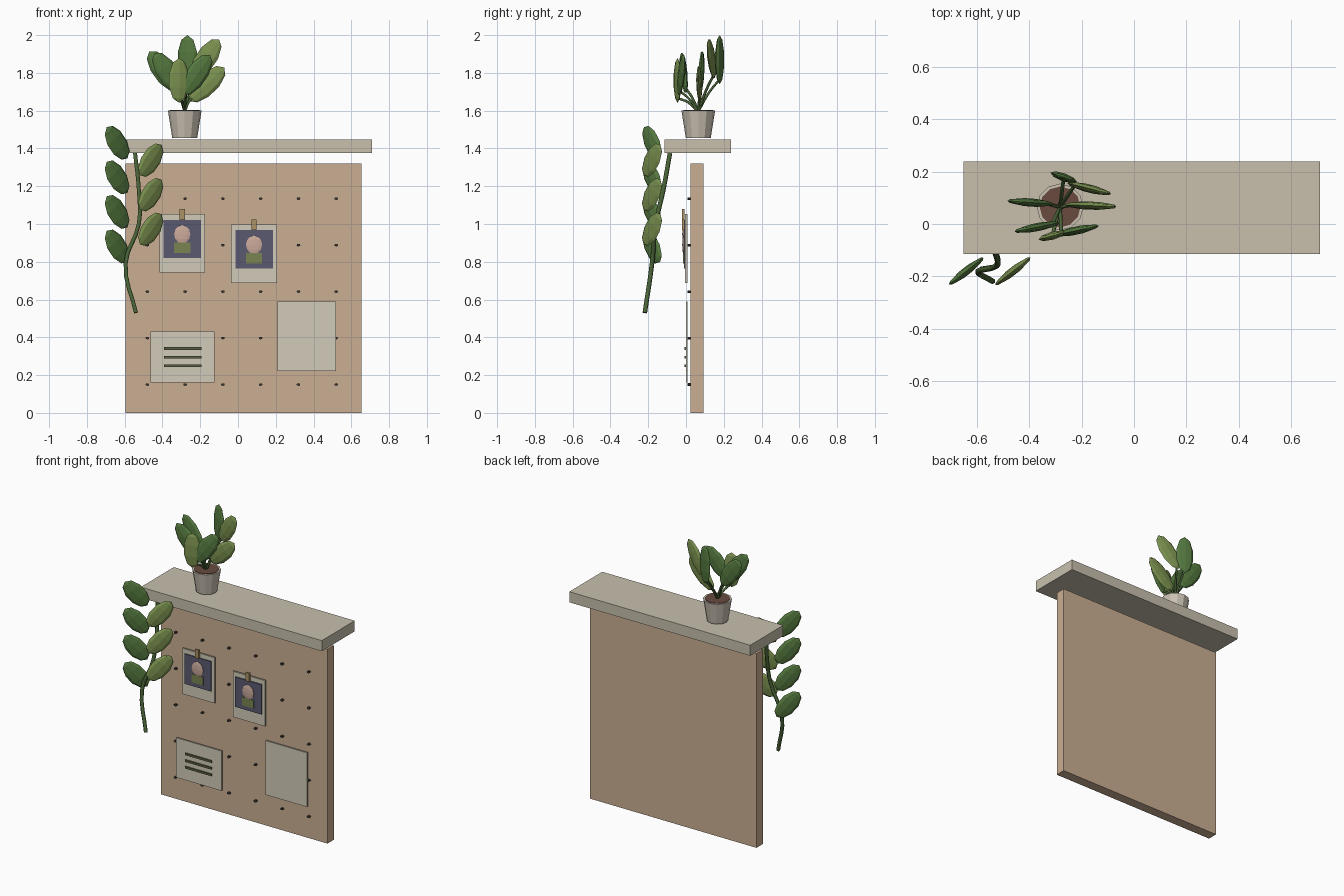
import bpy, bmesh
from math import radians, sin, cos
from mathutils import Matrix, Vector

if "Cube" in bpy.data.objects:
    bpy.data.objects.remove(bpy.data.objects["Cube"])


def mat(name, r, g, b):
    m = bpy.data.materials.new(name)
    m.diffuse_color = (r, g, b, 1)
    m.use_nodes = True
    m.node_tree.nodes["Principled BSDF"].inputs["Base Color"].default_value = m.diffuse_color
    return m


WOOD = mat("wood", .60, .43, .29)
STONE = mat("shelf_beige", .58, .53, .42)
PAPER = mat("paper", .64, .60, .48)
DARK = mat("photo_dark", .10, .10, .16)
SKIN = mat("skin", .60, .40, .33)
OLIVE = mat("olive", .19, .23, .08)
CLIP = mat("clip_tan", .42, .29, .13)
HOLE = mat("hole_dark", .05, .04, .035)
POT = mat("pot", .60, .54, .45)
SOIL = mat("soil", .14, .07, .05)
INK = mat("ink", .10, .11, .05)
STEM = mat("stem_green", .07, .13, .04)
GREENS = [mat("leaf_dark", .09, .19, .05), mat("leaf_light", .20, .29, .08)]


def finish(name, bm, m):
    me = bpy.data.meshes.new(name)
    bm.to_mesh(me)
    bm.free()
    me.materials.append(m)
    ob = bpy.data.objects.new(name, me)
    bpy.context.collection.objects.link(ob)
    return ob


def box(name, x0, x1, y0, y1, z0, z1, m):
    bm = bmesh.new()
    c = Matrix.Translation(((x0 + x1) / 2, (y0 + y1) / 2, (z0 + z1) / 2))
    bmesh.ops.create_cube(bm, size=1, matrix=c @ Matrix.Diagonal((x1 - x0, y1 - y0, z1 - z0, 1)))
    return finish(name, bm, m)


def cone(name, x, y, z0, z1, r0, r1, n, m):
    bm = bmesh.new()
    bmesh.ops.create_cone(bm, cap_ends=True, segments=n, radius1=r0, radius2=r1,
                          depth=z1 - z0, matrix=Matrix.Translation((x, y, (z0 + z1) / 2)))
    return finish(name, bm, m)


def ellipsoid(name, matrix, size, m, seg=8, rings=5):
    bm = bmesh.new()
    bmesh.ops.create_uvsphere(bm, u_segments=seg, v_segments=rings, radius=1,
                              matrix=matrix @ Matrix.Diagonal((*size, 1)))
    return finish(name, bm, m)


def leaf(name, centre, yaw, roll, a, b, m):
    # flat faceted leaf, long axis leaning by roll inside a vertical plane at yaw
    mx = (Matrix.Translation(centre) @ Matrix.Rotation(radians(yaw), 4, 'Z')
          @ Matrix.Rotation(radians(roll), 4, 'Y'))
    return ellipsoid(name, mx, (b, .016, a), m)


def tube(name, pts, r, m, res=3):
    cu = bpy.data.curves.new(name, 'CURVE')
    cu.dimensions = '3D'
    cu.bevel_depth, cu.bevel_resolution, cu.use_fill_caps = r, 1, True
    cu.resolution_u = res
    sp = cu.splines.new('BEZIER')
    sp.bezier_points.add(len(pts) - 1)
    for p, co in zip(sp.bezier_points, pts):
        p.co = co
        p.handle_left_type = p.handle_right_type = 'AUTO'
    cu.materials.append(m)
    ob = bpy.data.objects.new(name, cu)
    bpy.context.collection.objects.link(ob)
    bpy.ops.object.select_all(action='DESELECT')
    ob.select_set(True)
    bpy.context.view_layer.objects.active = ob
    bpy.ops.object.convert(target='MESH')


# Board and shelf
box("board", -.595, .655, .025, .093, 0, 1.32, WOOD)
box("shelf", -.65, .71, -.115, .239, 1.375, 1.447, STONE)

# Rows of peg holes on the board front
bm = bmesh.new()
for i in range(6):
    for j in range(5):
        bmesh.ops.create_cone(
            bm, cap_ends=True, segments=8, radius1=.01, radius2=.01, depth=.018,
            matrix=Matrix.Translation((-.48 + .2 * i, .018, .15 + .246 * j))
            @ Matrix.Diagonal((1, 1, .7, 1)) @ Matrix.Rotation(radians(90), 4, 'X'))
finish("peg_holes", bm, HOLE)

# Clipped photos with a simple portrait
for k, (x, z) in enumerate([(-.295, .742), (.085, .687)], 1):
    box(f"photo_card_{k}", x - .121, x + .121, -.004, .008, z, z + .31, PAPER)
    box(f"photo_image_{k}", x - .099, x + .099, -.011, -.003, z + .077, z + .28, DARK)
    box(f"portrait_body_{k}", x - .043, x + .043, -.016, -.009, z + .104, z + .16, OLIVE)
    ellipsoid(f"portrait_head_{k}", Matrix.Translation((x, -.013, z + .203)),
              (.045, .007, .049), SKIN, 10, 6)
    box(f"photo_clip_{k}", x - .014, x + .014, -.021, -.009, z + .28, z + .338, CLIP)

# Note card, its lines, and a blank sheet
box("note_card", -.464, -.124, -.001, .009, .16, .43, PAPER)
for k, z in enumerate((.25, .295, .341)):
    box(f"note_line_{k}", -.393, -.193, -.009, 0, z - .007, z + .007, INK)
box("blank_sheet", .208, .518, -.001, .009, .222, .59, PAPER)

# Pot and soil
PX, PY = -.282, .065
cone("pot", PX, PY, 1.455, 1.60, .066, .089, 12, POT)
cone("soil", PX, PY, 1.58, 1.603, .078, .078, 12, SOIL)

# Potted plant: x, y, z, yaw, roll, half length
plant = [(-.268, .178, 1.87, -20, 0, .13), (-.17, .135, 1.875, -14, 35, .125),
         (-.395, .082, 1.81, -4, -36, .128), (-.165, .07, 1.74, -2, 46, .128),
         (-.37, -.012, 1.80, 11, -35, .128), (-.312, -.045, 1.76, 15, 0, .118),
         (-.22, -.025, 1.79, 12, 35, .128)]
for k, (x, y, z, yaw, roll, a) in enumerate(plant):
    leaf(f"plant_leaf_{k}", (x, y, z), yaw, roll, a, .057, GREENS[k % 2])
    t = radians(roll)
    base = Vector((x, y, z)) - .8 * a * Vector(
        (sin(t) * cos(radians(yaw)), sin(t) * sin(radians(yaw)), cos(t)))
    root = Vector((PX, PY, 1.595))
    mid = root.lerp(base, .5) + Vector((0, 0, .015))
    tube(f"plant_stem_{k}", [root, mid, base], .007, STEM)

# Trailing vine with leaves on both sides
tube("vine_stem", [(-.545, -.085, 1.375), (-.525, -.12, 1.18), (-.525, -.16, 1.0),
                   (-.595, -.18, .79), (-.54, -.218, .53)], .012, STEM, 4)
for k in range(4):
    leaf(f"vine_leaf_left_{k}", (-.64, -.18, 1.43 - .183 * k), 38, -40, .108, .06, GREENS[0])
for k in range(3):
    leaf(f"vine_leaf_right_{k}", (-.462, -.18, 1.338 - .183 * k), 38, 42, .108, .06, GREENS[1])
